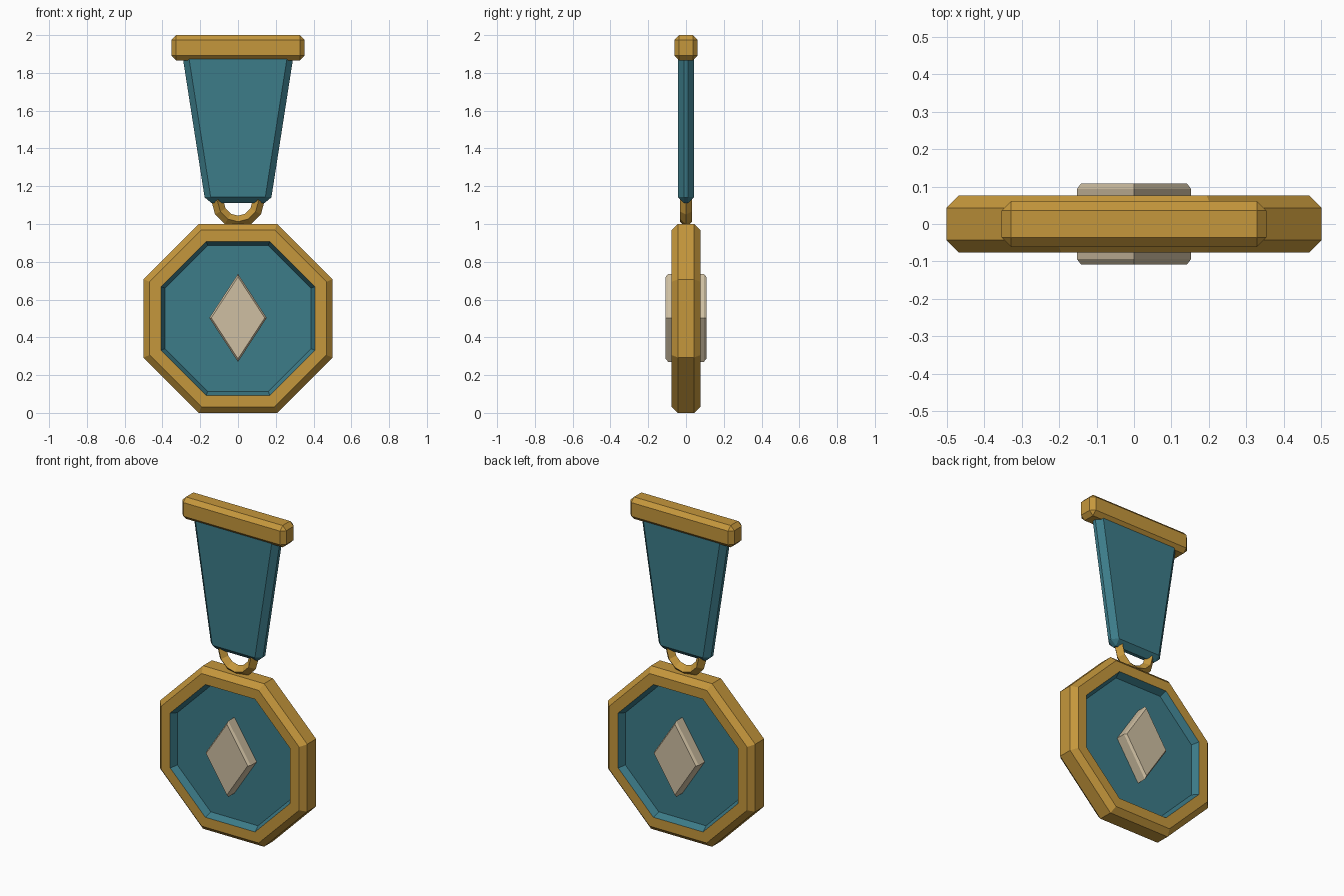
import bpy, bmesh, math

old = bpy.data.objects.get("Cube")
if old:
    bpy.data.objects.remove(old, do_unlink=True)


def material(name, rgb):
    m = bpy.data.materials.new(name)
    m.use_nodes = True
    m.diffuse_color = (*rgb, 1)
    m.node_tree.nodes["Principled BSDF"].inputs["Base Color"].default_value = (*rgb, 1)
    return m


gold = material("warm gold", (0.56, 0.31, 0.045))
teal = material("deep teal", (0.045, 0.20, 0.25))
cream = material("pale cream", (0.62, 0.52, 0.36))


def finish(name, bm, *mats):
    bmesh.ops.recalc_face_normals(bm, faces=bm.faces)
    me = bpy.data.meshes.new(name)
    bm.to_mesh(me)
    bm.free()
    for m in mats:
        me.materials.append(m)
    ob = bpy.data.objects.new(name, me)
    bpy.context.collection.objects.link(ob)
    return ob


def turned(sides, profile, phase, sx, sz, cz):
    """Capped solid from (radius, y) rings around the y axis."""
    bm = bmesh.new()
    rings = []
    for r, y in profile:
        ring = []
        for i in range(sides):
            a = phase + math.tau * i / sides
            ring.append(bm.verts.new((sx * r * math.cos(a), y, cz + sz * r * math.sin(a))))
        rings.append(ring)
    for lo, hi in zip(rings, rings[1:]):
        for i in range(sides):
            j = (i + 1) % sides
            bm.faces.new((lo[i], lo[j], hi[j], hi[i]))
    bm.faces.new(rings[0])
    bm.faces.new(rings[-1])
    return bm


def chamfered_slab(name, top_half, bottom_half, depth, z0, z1, width, mat):
    """Box that may taper downwards, with flat chamfered edges."""
    bm = bmesh.new()
    bmesh.ops.create_cube(bm, size=2)
    for v in bm.verts:
        half = top_half if v.co.z > 0 else bottom_half
        v.co = (v.co.x * half, v.co.y * depth, z1 if v.co.z > 0 else z0)
    bmesh.ops.bevel(bm, geom=bm.edges[:], offset=width, segments=1,
                    affect='EDGES', profile=0.5)
    return finish(name, bm, mat)


# Octagonal medal: chamfered gold rim, sunken teal field on both faces
half_profile = [(0.387, 0.035), (0.407, 0.076), (0.468, 0.076), (0.5, 0.043)]
profile = [(r, -y) for r, y in half_profile] + half_profile[::-1]
apothem = 1 / math.cos(math.pi / 8)
bm = turned(8, profile, math.pi / 8, apothem, apothem, 0.5)
for f in bm.faces:
    c = f.calc_center_median()
    f.material_index = int(math.hypot(c.x, c.z - 0.5) < 0.405)
finish("medal", bm, gold, teal)

# Diamond emblem passing through the medal
bm = turned(4, [(0.93, -0.108), (1, -0.094), (1, 0.094), (0.93, 0.108)],
            0, 0.152, 0.233, 0.503)
finish("diamond_emblem", bm, cream)

# Hanging ring
bpy.ops.mesh.primitive_torus_add(major_segments=12, minor_segments=4,
                                 major_radius=0.108, minor_radius=0.032,
                                 location=(0, 0, 1.12), rotation=(math.pi / 2, 0, 0))
ring = bpy.context.object
ring.name = "hanging_ring"
ring.data.materials.append(gold)

# Ribbon and top bar
chamfered_slab("ribbon", 0.30, 0.172, 0.043, 1.11, 1.93, 0.032, teal)
chamfered_slab("top_bar", 0.353, 0.353, 0.061, 1.866, 2.0, 0.025, gold)
